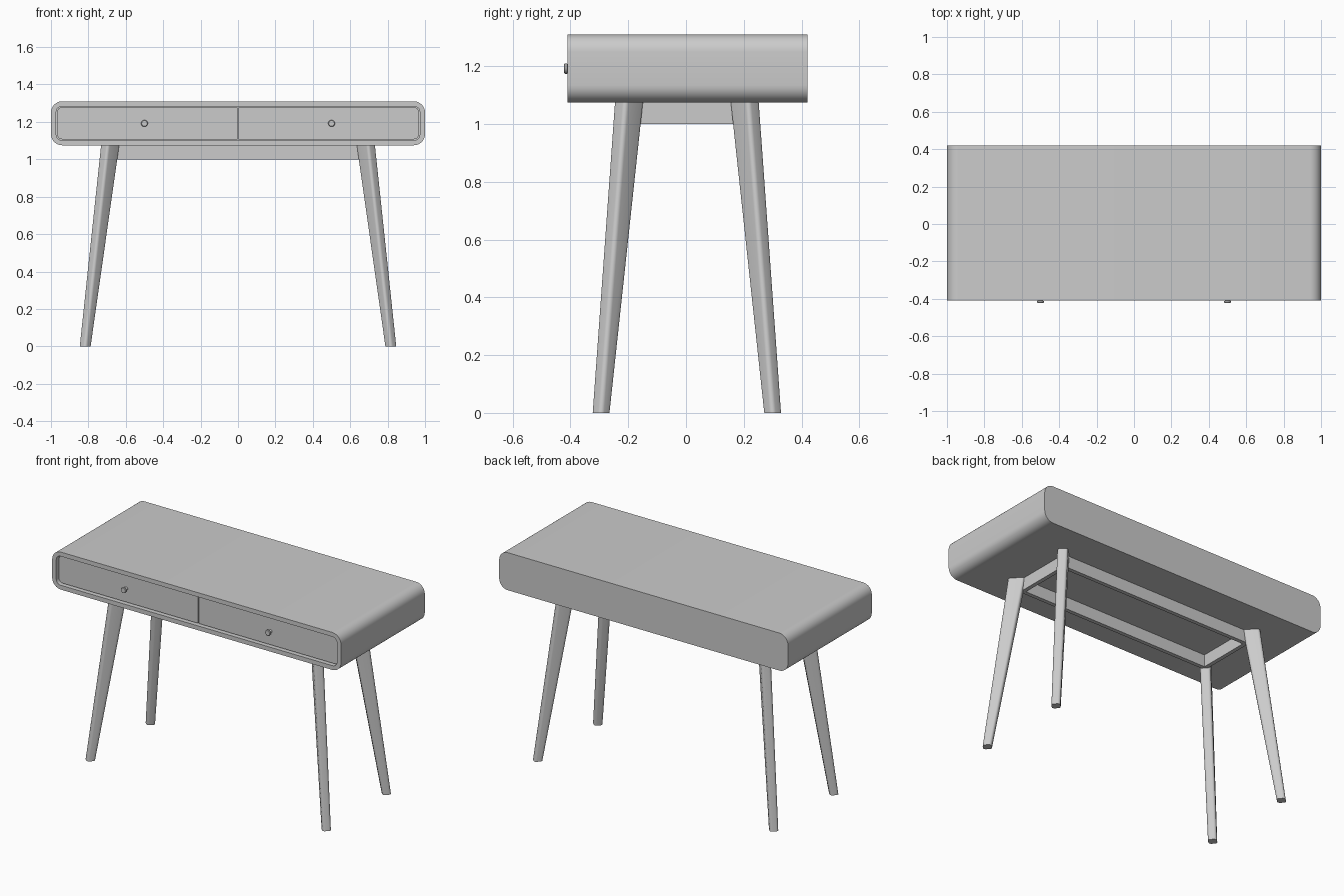
import bpy, bmesh, math
from mathutils import Vector

cube = bpy.data.objects.get("Cube")
if cube:
    bpy.data.objects.remove(cube, do_unlink=True)

grey = bpy.data.materials.new("plain grey")
grey.use_nodes = True
grey.diffuse_color = (0.6, 0.6, 0.6, 1)
grey.node_tree.nodes["Principled BSDF"].inputs["Base Color"].default_value = (0.6, 0.6, 0.6, 1)


def rounded_rect(u0, u1, v0, v1, r_left, r_right, steps=8):
    """Counter-clockwise outline, with one radius for each side."""
    corners = [(u1, v1, r_right, 0), (u0, v1, r_left, 1),
               (u0, v0, r_left, 2), (u1, v0, r_right, 3)]
    pts = []
    for u, v, r, quarter in corners:
        su = 1 if u == u1 else -1
        sv = 1 if v == v1 else -1
        for i in range(steps + 1 if r else 1):
            a = (quarter + i / steps) * math.pi / 2
            pts.append((u - su * r + r * math.cos(a), v - sv * r + r * math.sin(a))
                       if r else (u, v))
    return pts


def loft(name, rings):
    """Skin a row of equal rings and cap both ends."""
    bm = bmesh.new()
    rows = [[bm.verts.new(p) for p in ring] for ring in rings]
    n = len(rows[0])
    for a, b in zip(rows, rows[1:]):
        for i in range(n):
            j = (i + 1) % n
            bm.faces.new((a[i], a[j], b[j], b[i]))
    bm.faces.new(rows[0])
    bm.faces.new(rows[-1])
    bmesh.ops.recalc_face_normals(bm, faces=bm.faces)
    mesh = bpy.data.meshes.new(name)
    bm.to_mesh(mesh)
    bm.free()
    mesh.materials.append(grey)
    obj = bpy.data.objects.new(name, mesh)
    bpy.context.collection.objects.link(obj)
    bpy.ops.object.select_all(action="DESELECT")
    obj.select_set(True)
    bpy.context.view_layer.objects.active = obj
    bpy.ops.object.shade_smooth_by_angle(angle=math.radians(35))
    return obj


def at_y(outline, y):
    return [(u, y, v) for u, v in outline]


def box(name, x0, x1, y0, y1, z0, z1):
    outline = [(x0, z0), (x1, z0), (x1, z1), (x0, z1)]
    return loft(name, [at_y(outline, y0), at_y(outline, y1)])


# Rounded case with a shallow front recess
FRONT, BACK = -0.41, 0.42
outer = rounded_rect(-1, 1, 1.075, 1.31, 0.06, 0.06)
inner = rounded_rect(-0.972, 0.972, 1.102, 1.283, 0.03, 0.03)
loft("desk_case", [at_y(inner, FRONT + 0.05), at_y(inner, FRONT),
                   at_y(outer, FRONT), at_y(outer, BACK)])

# Drawer fronts and turned knobs
for side, label in ((-1, "right"), (1, "left")):
    x0, x1 = sorted((side * 0.003, side * 0.967))
    radii = (0.026, 0) if side < 0 else (0, 0.026)
    face = rounded_rect(x0, x1, 1.107, 1.278, *radii)
    loft(label + "_drawer", [at_y(face, FRONT + 0.02), at_y(face, FRONT + 0.05)])
    profile = [(0.010, -0.388), (0.010, -0.408), (0.018, -0.412),
               (0.018, -0.419), (0.015, -0.422)]
    angles = [i * math.tau / 24 for i in range(24)]
    loft(label + "_knob", [[(side * 0.5 + r * math.cos(a), y, 1.192 + r * math.sin(a))
                            for a in angles] for r, y in profile])

# Splayed, tapered legs turned to face the corners
MID = 0.003


def leg_ring(sx, sy, centre, length, width, z):
    outline = rounded_rect(-length / 2, length / 2, -width / 2, width / 2, 0.015, 0.015, 5)
    out = Vector((sx, sy, 0)).normalized()
    across = Vector((-out.y, out.x, 0))
    base = Vector((sx * centre[0], MID + sy * centre[1], z))
    return [base + out * u + across * v for u, v in outline]


for sx, side in ((-1, "right"), (1, "left")):
    for sy, end in ((-1, "front"), (1, "back")):
        loft(f"{end}_{side}_leg", [leg_ring(sx, sy, (0.817, 0.297), 0.05, 0.05, 0),
                                   leg_ring(sx, sy, (0.683, 0.2), 0.095, 0.06, 1.08)])

# Apron rails under the case
for s, end, side in ((-1, "front", "right"), (1, "back", "left")):
    y0, y1 = sorted((MID + s * 0.165, MID + s * 0.19))
    box(end + "_rail", -0.672, 0.672, y0, y1, 1.0, 1.08)
    x0, x1 = sorted((s * 0.647, s * 0.672))
    box(side + "_rail", x0, x1, MID - 0.165, MID + 0.165, 1.0, 1.08)
